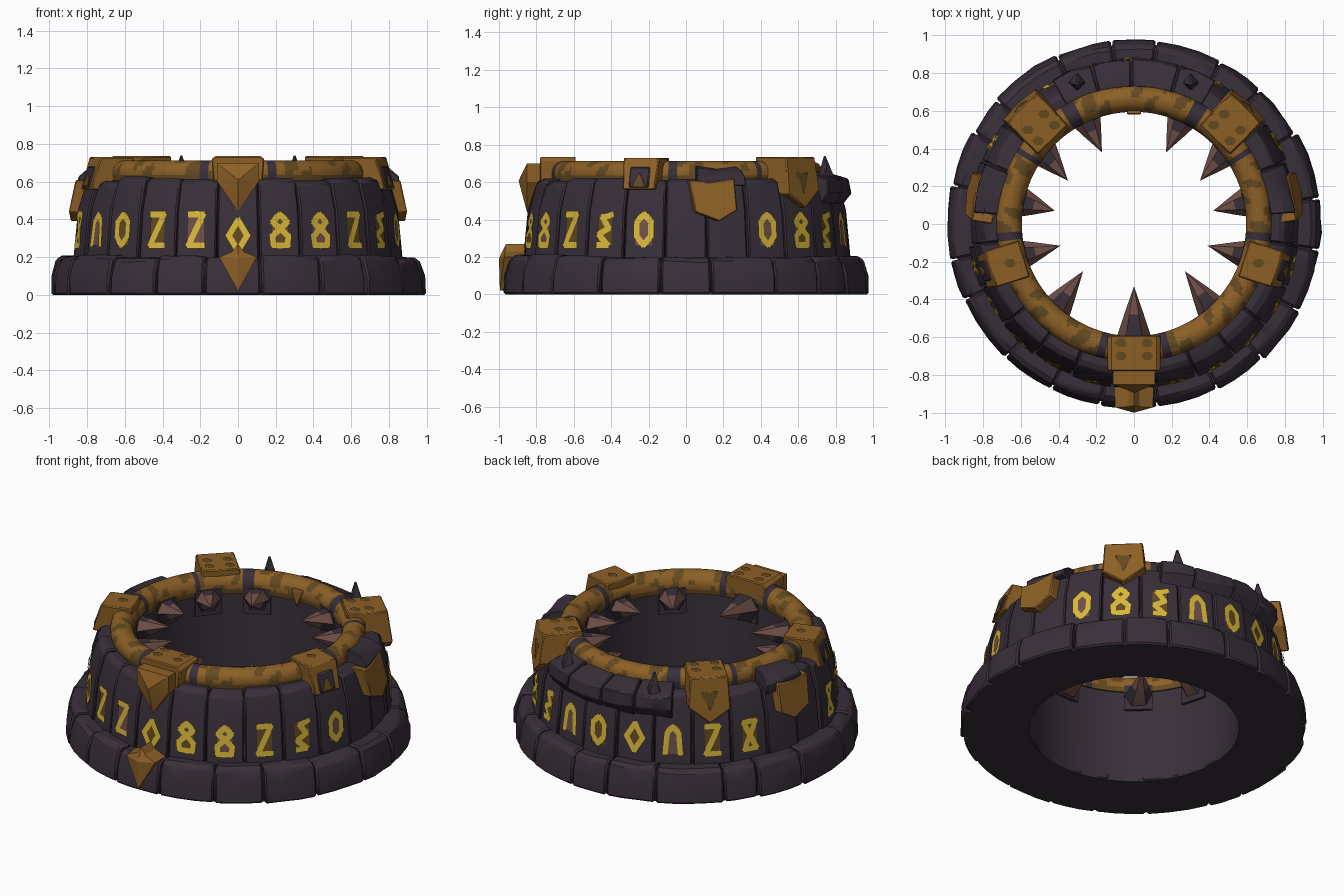
import bpy, bmesh, math, random
from mathutils import Vector

if "Cube" in bpy.data.objects:
    bpy.data.objects.remove(bpy.data.objects["Cube"])
random.seed(4)
R = math.radians


def mat(name, hexa):
    m = bpy.data.materials.new(name)
    c = [int(hexa[i:i + 2], 16) / 255 for i in (0, 2, 4)]
    m.diffuse_color = [((v + .055) / 1.055) ** 2.4 if v > .04 else v / 12.92 for v in c] + [1]
    m.use_nodes = True
    m.node_tree.nodes["Principled BSDF"].inputs["Base Color"].default_value = m.diffuse_color
    return m


STONE = mat("dark stone", "392f3a")
GOLD = mat("old gold", "8c6026")
SHADE = mat("tarnished gold", "644a20")
YELLOW = mat("bright rune gold", "d8b83a")
BROWN = mat("rusty brown", "6f5048")


def pol(r, a, z, t=0):
    """point at radius r, angle a (degrees), height z, tangential offset t"""
    c, s = math.cos(R(a)), math.sin(R(a))
    return Vector((r * c - t * s, r * s + t * c, z))


def finish(bm, name, mats, bevel=0):
    bmesh.ops.recalc_face_normals(bm, faces=bm.faces)
    me = bpy.data.meshes.new(name)
    bm.to_mesh(me)
    bm.free()
    ob = bpy.data.objects.new(name, me)
    bpy.context.collection.objects.link(ob)
    for m in mats:
        me.materials.append(m)
    if bevel:
        b = ob.modifiers.new("bevel", 'BEVEL')
        b.width, b.segments, b.limit_method, b.angle_limit = bevel, 1, 'ANGLE', R(40)
    bpy.ops.object.select_all(action='DESELECT')
    ob.select_set(True)
    bpy.context.view_layer.objects.active = ob
    bpy.ops.object.shade_smooth_by_angle(angle=R(28))
    return ob


def sweep(bm, prof, a0, a1, n, closed=False, jit=0):
    """sweep an (r, z) section round the centre; capped unless closed"""
    rows = []
    for i in range(n if closed else n + 1):
        a = a0 + (a1 - a0) * i / n
        rows.append([bm.verts.new(pol(r + random.uniform(-jit, jit), a,
                     z + (random.uniform(-jit, jit) if z > .01 else 0))) for r, z in prof])
    k = len(prof)
    faces = []
    for i in range(n):
        p, q = rows[i], rows[(i + 1) % len(rows)]
        for j in range(k):
            faces.append(bm.faces.new((p[j], p[(j + 1) % k], q[(j + 1) % k], q[j])))
    if not closed:
        bm.faces.new(rows[0])
        bm.faces.new(rows[-1])
    return faces


def prism(bm, pts, a, r0, r1, peak=0, slope=0, flip=1, mi=0):
    """outline of (tangent, z) points pushed outward from r0 to r1, optional pointed face"""
    zm = min(z for _, z in pts)
    back = [bm.verts.new(pol(r0, a, z, t * flip)) for t, z in pts]
    front = [bm.verts.new(pol(r1 - slope * (z - zm), a, z, t * flip)) for t, z in pts]
    n = len(pts)
    fs = [bm.faces.new(back)]
    for i in range(n):
        j = (i + 1) % n
        fs.append(bm.faces.new((back[i], back[j], front[j], front[i])))
    if peak:
        c = bm.verts.new(pol(peak, a, sum(z for _, z in pts) / n, 0))
        fs += [bm.faces.new((front[i], front[(i + 1) % n], c)) for i in range(n)]
    else:
        fs.append(bm.faces.new(front))
    for f in fs:
        f.material_index = mi


def both(a):
    return ((a, 1), (180 - a, -1))


# solid core behind the stone joints
bm = bmesh.new()
sweep(bm, [(.6, 0), (.955, 0), (.945, .17), (.845, .18), (.765, .58), (.61, .6)], 0, 360, 72, True)
finish(bm, "stone_core", [STONE])

# foot course of uneven stones
bm = bmesh.new()
cuts = [i * 18 - 81 + random.uniform(-3, 3) for i in range(20)]
for i in range(20):
    a0, a1 = cuts[i], cuts[(i + 1) % 20] + (360 if i == 19 else 0)
    d, h = random.uniform(-.012, .008), random.uniform(-.01, .012)
    if i in (4, 5, 18, 19):
        d = .008 if i < 6 else -.008
    sweep(bm, [(.6, 0), (.985 + d, 0), (.98 + d, .1), (.958 + d, .18 + h), (.93 + d, .2 + h), (.612, .2)],
          a0 + .25, a1 - .25, 3, jit=.005)
finish(bm, "foot_stones", [STONE], .01)

# tapered wall course, one stone for each rune
bm = bmesh.new()
off = [random.uniform(-.01, .008) for _ in range(24)]
for i, d in enumerate(off):
    a, h = -90 + 15 * i, random.uniform(-.02, .012)
    sweep(bm, [(.615, .19), (.875 + d, .19), (.85 + d, .45), (.808 + d, .6 + h), (.77, .618 + h), (.62, .61)],
          a - 7.3, a + 7.3, 2)
finish(bm, "wall_stones", [STONE], .008)

# heavier stones on the back rim and broken stones at the sides
bm = bmesh.new()
for a0, a1 in ((60, 74), (74, 91), (91, 105), (105, 120)):
    sweep(bm, [(.7, .5), (.83, .47), (.878, .54), (.87, .615), (.76, .65), (.7, .65)], a0 + .3, a1 - .3, 2, jit=.008)
for a, s in both(13):
    sweep(bm, [(.7, .6), (.855, .57), (.85, .63), (.79, .67), (.72, .68)], a - 9, a + 9, 2, jit=.01)
# small upright horns
for x in (-.3, .3):
    base = [bm.verts.new((x + .05 * math.cos(R(k)), .75 + .05 * math.sin(R(k)), .62)) for k in (0, 90, 180, 270)]
    tip = bm.verts.new((x, .74, .765))
    for k in range(4):
        bm.faces.new((base[k], base[(k + 1) % 4], tip))
finish(bm, "rim_stones", [STONE], .006)

# gold rim ring with rounded tarnish patches and dark joints
bm = bmesh.new()
prof = [(.60, .59), (.596, .62), (.594, .65), (.602, .672), (.614, .69), (.63, .703), (.65, .711), (.67, .713),
        (.69, .708), (.708, .698), (.722, .682), (.73, .66), (.73, .635), (.724, .6)]
for f in sweep(bm, prof, 0, 360, 288, True):
    c = f.calc_center_median()
    ang = math.degrees(math.atan2(c.y, c.x))
    d = abs((ang + 90 + 180) % 360 - 180)
    s = math.atan2(c.z - .64, c.xy.length - .665)
    n = math.sin(ang * .28 + s * 1.6) + math.sin(ang * .61 - s * 2.3) + .6 * math.sin(ang * .17 + s)
    f.material_index = 1 if n > .7 or c.z < .63 else 0
    if any(lo < d < hi for lo, hi in ((12, 16), (83, 86), (121, 124), (147, 154))):
        f.material_index = 2
finish(bm, "gold_rim", [GOLD, SHADE, STONE])

# gold clasps over the rim
bm = bmesh.new()
prism(bm, [(-.13, .6), (-.14, .72), (-.12, .735), (.12, .735), (.14, .72), (.13, .6)], -90, .59, .78)
for a, s in both(-17.5):
    prism(bm, [(-.09, .56), (-.1, .73), (.1, .73), (.09, .56)], a, .61, .845, slope=.3, flip=s)
    prism(bm, [(-.055, .57), (-.055, .68), (.055, .68), (.055, .57)], a, .7, .85, slope=.3, flip=s, mi=2)
    prism(bm, [(-.04, .575), (.0, .65), (.04, .575)], a, .7, .856, slope=.3, flip=s, mi=1)
for a, s in both(46):
    prism(bm, [(-.11, .735), (.11, .735), (.125, .56), (0, .46), (-.12, .54)], a, .62, .89, slope=.14, flip=s)
    prism(bm, [(-.05, .65), (.05, .65), (0, .53)], a, .7, .884, slope=.14, flip=s, mi=1)
# small stud under the back of the rim
prism(bm, [(-.04, .67), (.04, .67), (0, .56)], 90, .58, .63)
# gold patches on the side walls
for a, s in both(9.5):
    prism(bm, [(-.125, .61), (-.02, .6), (.12, .62), (.13, .45), (.03, .39), (-.1, .44)], a, .74, .905,
          slope=.24, flip=s)
finish(bm, "gold_clasps", [GOLD, SHADE, STONE], .006)

# front shield and pendant
bm = bmesh.new()
prism(bm, [(-.11, .7), (.11, .7), (.11, .6), (0, .44), (-.11, .6)], -90, .74, .85, peak=.895)
prism(bm, [(-.1, .2), (-.03, .23), (0, .27), (.03, .23), (.1, .2), (0, .02)], -90, .85, .995, slope=.13, peak=1.0)
finish(bm, "front_shield_and_pendant", [GOLD])

# tarnish spots on clasp tops
bm = bmesh.new()
for a, rs, w in ((-90, (.63, .7), .07), (-17.5, (.69,), 0), (197.5, (.69,), 0),
                 (46, (.67, .75), .06), (134, (.67, .75), .06)):
    for r in rs:
        for t in ({-w, w}):
            c = pol(r, a, .739 if w else .734, t)
            bm.faces.new([bm.verts.new(c + .032 * Vector((math.cos(k), .8 * math.sin(k), 0)))
                          for k in (0, 1, 2, 3.1, 4.2, 5.3)])
finish(bm, "clasp_spots", [SHADE])

# inward spikes: dark root, rusty tip, each on a stone bracket
bm = bmesh.new()
right = [((.42, -.46), (.27, -.25)), ((.62, -.17), (.39, -.115)), ((.61, .12), (.42, .07)),
         ((.49, .39), (.35, .23)), ((.26, .57), (.17, .38))]
spikes = [((0, -.59), (0, -.33))] + right + [((-b[0], b[1]), (-t[0], t[1])) for b, t in right]
for b, t in spikes:
    b, t = Vector((*b, .56)), Vector((*t, .60))
    d = (t - b).normalized()
    side = d.cross(Vector((0, 0, 1))).normalized()
    up = side.cross(d)

    def loop(p, w):
        return [bm.verts.new(p + side * w * math.cos(R(k)) + up * w * math.sin(R(k))) for k in range(0, 360, 60)]
    l0, l1, l2 = loop(b - d * .08, .088), loop(b, .088), loop(b.lerp(t, .45), .05)
    tip = bm.verts.new(t)
    for k in range(6):
        j = (k + 1) % 6
        bm.faces.new((l0[k], l0[j], l1[j], l1[k]))
        bm.faces.new((l1[k], l1[j], l2[j], l2[k])).material_index = 1 if k in (0, 2, 4) else 0
        bm.faces.new((l2[k], l2[j], tip)).material_index = 1
    ang = math.degrees(math.atan2(b.y, b.x))
    prism(bm, [(-.08, .47), (-.08, .63), (.08, .63), (.08, .47)], ang, .59, .64)
finish(bm, "inner_spikes", [STONE, BROWN])

# abstract rune plates: broad strokes in units of half width and half height
GLYPHS = [
    [(0, 1), (1, 0), (0, -1), (-1, 0), (0, 1)],
    [(-.8, -1), (.8, -1), (.9, -.4), (-.8, .5), (0, 1), (.8, .5), (-.9, -.4), (-.8, -1)],
    [(-.8, -1), (.8, .6), (.5, 1), (-.5, 1), (-.8, .6), (.8, -1)],
    [(-.8, 1), (.8, 1), (-.8, -1), (.9, -1)],
    [(.9, 1), (-.3, .8), (.5, .1), (-.7, -.3), (.5, -1), (-.8, -1)],
    [(0, 1), (.8, .5), (.8, -.4), (0, -1), (-.8, -.4), (-.8, .5), (0, 1)],
    [(-.9, -1), (-.7, .5), (0, 1), (.7, .5), (.9, -1)],
    [(-.8, 1), (.8, 1), (-.8, -1), (.8, -1), (-.8, 1)],
]
bm = bmesh.new()
order = [0, 1, 1, 3, 4, 5, 0, 0, 5, 1, 4, 6, 5]
for i in range(24):
    k = min(i, 24 - i)
    if k in (6, 7):
        continue
    a, zc = -90 + 15 * i, (.315 if i == 0 else .345)
    gi = order[i] if i <= 12 else (order[k] + 2) % 8
    g = GLYPHS[gi]

    def wall(u, v, lift):
        z = zc + v
        return bm.verts.new(pol(.875 + off[i] - .096 * (z - .19) + lift, a, z, u))
    hw, hh, w = .05, .083, .0165
    plate = [(0, .9), (.8, 0), (0, -.9), (-.8, 0)] if gi == 0 else \
        [(-.85, .8), (-.5, 1.05), (.5, 1.05), (.85, .8), (.9, -1), (-.9, -1)]
    bm.faces.new([wall(u * hw, v * hh, .004) for u, v in plate]).material_index = 2 if i % 3 == 2 else 1
    for n, (p, q) in enumerate(zip(g, g[1:])):
        p, q = Vector((p[0] * hw, p[1] * hh)), Vector((q[0] * hw, q[1] * hh))
        d = (q - p).normalized() * w
        s = Vector((-d.y, d.x))
        e = d * .5
        bm.faces.new([wall(c.x, c.y, .007 + .0004 * n) for c in (p - e + s, q + e + s, q + e - s, p - e - s)])
finish(bm, "rune_plates", [YELLOW, SHADE, BROWN])
